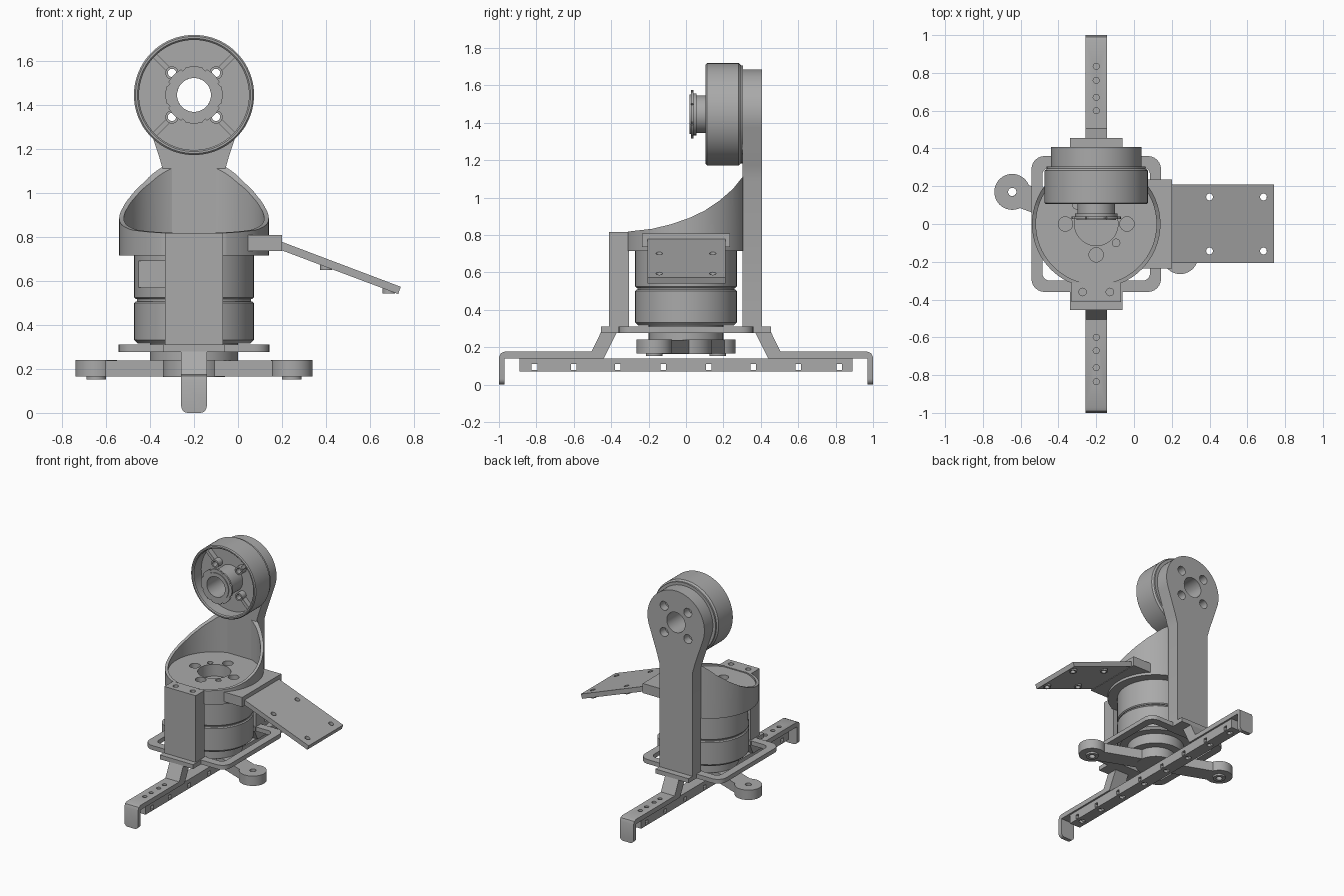
import bpy, bmesh
from math import sin, cos, pi, atan2, radians
from mathutils import Vector

cube = bpy.data.objects.get("Cube")
if cube:
    bpy.data.objects.remove(cube, do_unlink=True)

GREY = bpy.data.materials.new("machined_grey")
GREY.use_nodes = True
GREY.diffuse_color = (0.4, 0.4, 0.4, 1)
GREY.node_tree.nodes["Principled BSDF"].inputs["Base Color"].default_value = (0.4, 0.4, 0.4, 1)

X = -0.2      # main axis of the machine
HEAD = 1.445  # height of the upper drum axis


def place(axis, u, v, h):
    return {"x": (h, u, v), "y": (u, h, v), "z": (u, v, h)}[axis]


def finish(name, bm):
    bmesh.ops.remove_doubles(bm, verts=bm.verts, dist=1e-5)
    bmesh.ops.recalc_face_normals(bm, faces=bm.faces)
    me = bpy.data.meshes.new(name)
    bm.to_mesh(me)
    bm.free()
    me.materials.append(GREY)
    me.shade_smooth()
    me.set_sharp_from_angle(angle=radians(30))
    ob = bpy.data.objects.new(name, me)
    bpy.context.collection.objects.link(ob)
    return ob


def prism(name, points, axis, lo, hi):
    """Extrude a 2D outline along an axis."""
    bm = bmesh.new()
    a = [bm.verts.new(place(axis, u, v, lo)) for u, v in points]
    b = [bm.verts.new(place(axis, u, v, hi)) for u, v in points]
    bm.faces.new(a)
    bm.faces.new(b)
    for i in range(len(a)):
        j = (i + 1) % len(a)
        bm.faces.new((a[i], a[j], b[j], b[i]))
    return finish(name, bm)


def lathe(name, profile, axis, cu, cv, n=64):
    """Spin a closed (radius, height) profile about an axis."""
    bm = bmesh.new()
    rings = [[bm.verts.new(place(axis, cu + r * cos(2 * pi * i / n), cv + r * sin(2 * pi * i / n), h))
              for i in range(n)] for r, h in profile]
    for k in range(len(rings)):
        p, q = rings[k - 1], rings[k]
        for i in range(n):
            j = (i + 1) % n
            bm.faces.new((p[i], p[j], q[j], q[i]))
    return finish(name, bm)


def arc(cu, cv, r, a0, a1, n):
    return [(cu + r * cos(radians(a0 + (a1 - a0) * i / n)),
             cv + r * sin(radians(a0 + (a1 - a0) * i / n))) for i in range(n + 1)]


def disc(name, cu, cv, r, axis, lo, hi, n=32):
    return prism(name, arc(cu, cv, r, 0, 360, n)[:-1], axis, lo, hi)


def rect(u0, u1, v0, v1):
    return [(u0, v0), (u1, v0), (u1, v1), (u0, v1)]


def round_rect(cu, cv, hu, hv, r):
    pts = []
    for k, (su, sv) in enumerate(((1, 1), (-1, 1), (-1, -1), (1, -1))):
        pts += arc(cu + su * (hu - r), cv + sv * (hv - r), r, 90 * k, 90 * k + 90, 6)
    return pts


def hole(u, v, r, axis, lo, hi, n=24):
    return disc("cutter", u, v, r, axis, lo, hi, n)


def cut(ob, cutters, op="DIFFERENCE"):
    """Apply boolean cutters to a part and discard them."""
    for c in cutters:
        c.hide_render = True
        m = ob.modifiers.new("cut", "BOOLEAN")
        m.object, m.operation, m.solver = c, op, "EXACT"
    dg = bpy.context.evaluated_depsgraph_get()
    me = bpy.data.meshes.new_from_object(ob.evaluated_get(dg))
    ob.modifiers.clear()
    ob.data = me
    me.shade_smooth()
    me.set_sharp_from_angle(angle=radians(30))
    for c in cutters:
        bpy.data.objects.remove(c, do_unlink=True)
    return ob


DIAG = [(su, sv) for su in (-1, 1) for sv in (-1, 1)]

# Bent foot straps, front and back
for s, side in ((-1, "front"), (1, "back")):
    half = [(1, 0), (1, .145), (.991, .167), (.97, .176), (.505, .176), (.44, .31), (.3, .31),
            (.3, .278), (.37, .278), (.44, .14), (.97, .14), (.97, 0)]
    strap = prism(side + "_foot_strap", [(s * y, z) for y, z in half], "x", X - .058, X + .058)
    bm = bmesh.new()
    bm.from_mesh(strap.data)
    tips = [e for e in bm.edges if all(v.co.z < .001 for v in e.verts)
            and abs(e.verts[0].co.x - e.verts[1].co.x) < .001]
    bmesh.ops.bevel(bm, geom=tips, offset=.03, segments=5, profile=.5, affect="EDGES")
    bm.to_mesh(strap.data)
    bm.free()
    cut(strap, [hole(X, s * y, .016, "z", .1, .2) for y in (.6, .67, .76, .835)])
    # lug under each upright
    prism(side + "_lug", rect(X - .14, X + .14, *sorted((s * .29, s * .455))), "z", .277, .31)

# Slotted rail under the straps
slots = (-.81, -.6, -.365, -.122, .122, .36, .6, .82)
rail = prism("slotted_rail", rect(-.89, .89, .07, .14), "x", X - .045, X + .045)
cut(rail, [prism("cutter", rect(y - .015, y + .015, .078, .11), "x", X - .1, X + .1) for y in slots]
    + [hole(X, y, .022, "z", .05, .09) for y in slots])

# Open base frame
frame = prism("base_frame", round_rect(X, 0, .343, .36, .07), "z", .277, .31)
cut(frame, [prism("cutter", round_rect(X, 0, .285, .3, .04), "z", .2, .4)])

# Swinging cross lever with end eyes
ang = atan2(-.17, .445)
d = Vector((cos(ang), sin(ang)))
nrm = Vector((-d.y, d.x)) * .065
tip = d * .476
bar = [(X + p.x, p.y) for p in (tip + nrm, -tip + nrm, -tip - nrm, tip - nrm)]
lever = prism("lever_bar", bar, "z", .165, .238)
cut(lever, [hole(X + s * tip.x, s * tip.y, .06, "z", .1, .3) for s in (-1, 1)])
for s in (-1, 1):
    lathe("lever_eye", [(.022, .165), (.095, .165), (.095, .24), (.022, .24)], "z",
          X + s * tip.x, s * tip.y, 40)
    lathe("lever_washer", [(.022, .152), (.045, .152), (.045, .17), (.022, .17)], "z",
          X + s * tip.x, s * tip.y, 24)
disc("lever_hub", X, 0, .14, "z", .163, .24, 48)
disc("motor_boss", X, 0, .2, "z", .238, .33, 48)

# Two stacked motor housings
lathe("lower_motor", [(0, .315), (.255, .315), (.272, .332), (.272, .5), (.265, .507), (0, .507)], "z", X, 0)
disc("motor_gap", X, 0, .26, "z", .5, .525, 64)
upper = lathe("upper_motor", [(0, .517), (.265, .517), (.272, .524), (.272, .72), (0, .72)], "z", X, 0)
cut(upper, [prism("cutter", rect(-.47, -.33, .57, .69), "y", -.35, -.1)])

# Scooped cup above the motors
scoop = [(-.31, .7), (.306, .7), (.306, 1.115), (.25, 1.045), (.18, .984), (.1, .93), (.02, .892),
         (-.08, .857), (-.18, .833), (-.31, .818)]
cup = disc("scooped_cup", X, 0, .34, "z", .715, 1.2, 96)
cut(cup, [prism("cutter", scoop, "x", -1, 1)], "INTERSECT")
cut(cup, [hole(X, 0, .319, "z", .81, 1.3, 96), hole(X, 0, .115, "z", .6, .9, 48)]
    + [hole(X + .163 * cos(k * pi / 2), .163 * sin(k * pi / 2), .038, "z", .77, .9) for k in range(4)]
    + [hole(X + s * .105, -s * .1, .02, "z", .77, .9) for s in (-1, 1)])

# Front upright
post = prism("front_upright", rect(X - .132, X + .132, -.412, -.305), "z", .3, .817)
cut(post, [hole(X + s * .072, -.36, .02, "z", .76, .9) for s in (-1, 1)])

# Tall back arm with rounded head
outline = [(X + .14, .3), (X + .14, 1.1), (X + .16, 1.17)] + arc(X, HEAD, .24, -17, 197, 40) \
    + [(X - .16, 1.17), (X - .14, 1.1), (X - .14, .3)]
arm = prism("back_arm", outline, "y", .303, .407)
cut(arm, [hole(X, HEAD, .077, "y", .2, .5, 40)]
    + [hole(X + u * .1, HEAD + v * .1, .034, "y", .345, .5) for u, v in DIAG]
    + [hole(X + u * .1, HEAD + v * .1, .019, "y", .2, .5) for u, v in DIAG])

# Upper drum, open at the front
drum = lathe("upper_drum", [(.077, .2), (.25, .2), (.25, .112), (.257, .105), (.266, .105), (.273, .112),
                            (.273, .282), (.262, .293), (.262, .305), (.077, .305)], "y", X, HEAD, 80)
cut(drum, [hole(X + u * .1, HEAD + v * .1, .019, "y", .1, .4) for u, v in DIAG])
for u, v in DIAG:
    lathe("screw_post", [(.019, .15), (.03, .15), (.03, .205), (.019, .205)], "y",
          X + u * .1, HEAD + v * .1, 24)
    a, w = Vector((u, v)).normalized(), Vector((-v, u)).normalized() * .012
    rib = [a * .168 + w, a * .252 + w, a * .252 - w, a * .168 - w]
    prism("drum_rib", [(X + p.x, HEAD + p.y) for p in rib], "y", .16, .205)

# Hollow hub with notched flange
hub = lathe("drum_hub", [(.077, .02), (.105, .02), (.105, .026), (.13, .026), (.13, .04), (.112, .04),
                         (.112, .055), (.1, .055), (.1, .205), (.077, .205)], "y", X, HEAD)
notches = []
for k in range(8):
    a = pi / 4 * k + pi / 8
    notches.append(hole(X + .132 * cos(a), HEAD + .132 * sin(a), .013, "y", 0, .05, 4))
cut(hub, notches)

# Side bracket with sloping plate
prism("bracket_block", rect(.04, .2, -.235, .235), "z", .735, .808)
plate = prism("sloping_plate", [(.19, .781), (.74, .573), (.728, .54), (.19, .742)], "y", -.206, .21)
spots = [(x, y) for x in (.4, .685) for y in (-.143, .143)]
cut(plate, [hole(x, y, .018, "z", .4, .9) for x, y in spots])
for x, y in spots:
    z = .742 - (x - .19) * .375
    lathe("plate_boss", [(.018, z - .014), (.028, z - .014), (.028, z + .015), (.018, z + .015)], "z", x, y, 20)
